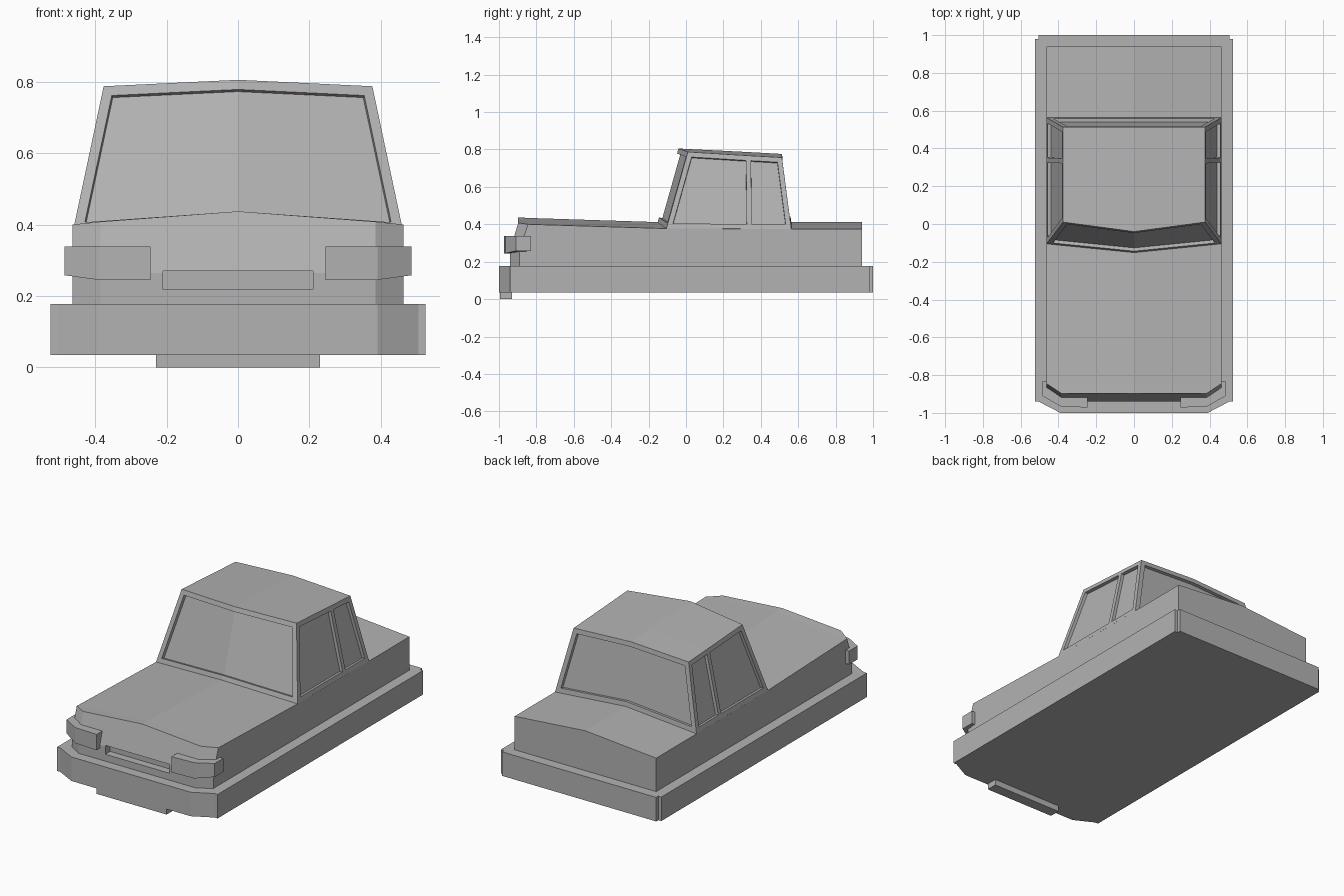
import bpy, bmesh

cube = bpy.data.objects.get("Cube")
if cube:
    bpy.data.objects.remove(cube, do_unlink=True)

GREY = (0.45, 0.45, 0.45, 1)
paint = bpy.data.materials.new("plain_grey")
paint.use_nodes = True
paint.diffuse_color = GREY
paint.node_tree.nodes["Principled BSDF"].inputs["Base Color"].default_value = GREY


def finish(bm, name):
    bmesh.ops.recalc_face_normals(bm, faces=bm.faces)
    mesh = bpy.data.meshes.new(name)
    bm.to_mesh(mesh)
    bm.free()
    mesh.materials.append(paint)
    obj = bpy.data.objects.new(name, mesh)
    bpy.context.collection.objects.link(obj)
    return obj


def prism(name, plan, z0, z1):
    """Extrude a plan outline between two heights."""
    bm = bmesh.new()
    low = [bm.verts.new((x, y, z0)) for x, y in plan]
    high = [bm.verts.new((x, y, z1)) for x, y in plan]
    bm.faces.new(low)
    bm.faces.new(high)
    n = len(plan)
    for i in range(n):
        j = (i + 1) % n
        bm.faces.new((low[i], low[j], high[j], high[i]))
    return finish(bm, name)


def box_plan(w, y0, y1):
    return [(-w, y0), (w, y0), (w, y1), (-w, y1)]


def mirrored(half):
    return half + [(-x, y) for x, y in reversed(half)]


# Bumper skirt around the whole car, with chamfered front corners
skirt = [(0.39, -1), (0.505, -0.94), (0.525, -0.94), (0.525, 0.98), (0.505, 0.98), (0.505, 1)]
prism("bumper_skirt", mirrored(skirt), 0.035, 0.177)
prism("front_lip", box_plan(0.23, -0.995, -0.93), 0, 0.04)

# Body: cross-sections (half width, lower y, upper y, edge height, crown height)
sections = [
    (0.385, -0.94, -0.897, 0.408, 0.437),
    (0.463, -0.89, -0.845, 0.4, 0.434),
    (0.463, -0.1, -0.1, 0.377, 0.41),
    (0.463, 0.56, 0.56, 0.375, 0.413),
    (0.463, 0.94, 0.94, 0.375, 0.413),
]
bm = bmesh.new()
rings = []
for w, yb, yt, edge, crown in sections:
    pts = [(-w, yb, 0.17), (-w, yb, 0.265), (-w, yt, edge), (0, yt, crown),
           (w, yt, edge), (w, yb, 0.265), (w, yb, 0.17)]
    rings.append([bm.verts.new(p) for p in pts])
for a, b in zip(rings, rings[1:]):
    for i in range(7):
        j = (i + 1) % 7
        bm.faces.new((a[i], a[j], b[j], b[i]))
for r in (rings[0], rings[-1]):
    bm.faces.new((r[0], r[1], r[5], r[6]))
    bm.faces.new(r[1:6])
body = finish(bm, "body")

# Grille slot cut into the nose
cutter = prism("grille_cutter", box_plan(0.21, -1.1, -0.895), 0.218, 0.27)
cutter.hide_render = True
cut = body.modifiers.new("grille_slot", "BOOLEAN")
cut.operation = "DIFFERENCE"
cut.solver = "EXACT"
cut.object = cutter
bpy.context.view_layer.objects.active = body
bpy.ops.object.modifier_apply(modifier=cut.name)
bpy.data.objects.remove(cutter, do_unlink=True)

# Cabin: rows run front, door pillar, rear; columns run right, centre, left
bm = bmesh.new()


def row(w, y_side, y_mid, z_side, z_mid):
    return [bm.verts.new(p) for p in
            ((-w, y_side, z_side), (0, y_mid, z_mid), (w, y_side, z_side))]


base = [row(0.463, -0.105, -0.152, 0.377, 0.41),
        row(0.463, 0.338, 0.338, 0.376, 0.39),
        row(0.463, 0.563, 0.563, 0.375, 0.413)]
roof = [row(0.376, 0.01, -0.04, 0.787, 0.805),
        row(0.376, 0.335, 0.335, 0.767, 0.786),
        row(0.376, 0.513, 0.513, 0.757, 0.776)]
panes = {"front": [], "rear": [], "right": [], "left": []}
for i in range(2):
    for key, k in (("front", 0), ("rear", 2)):
        panes[key].append(bm.faces.new((base[k][i], base[k][i + 1], roof[k][i + 1], roof[k][i])))
    for key, k in (("right", 0), ("left", 2)):
        panes[key].append(bm.faces.new((base[i][k], base[i + 1][k], roof[i + 1][k], roof[i][k])))
    for level in (base, roof):
        for k in range(2):
            bm.faces.new((level[i][k], level[i + 1][k], level[i + 1][k + 1], level[i][k + 1]))
bmesh.ops.recalc_face_normals(bm, faces=bm.faces)

# Recessed windows: one pane front and rear, two panes on each side
for key in ("front", "rear"):
    bmesh.ops.inset_region(bm, faces=panes[key], thickness=0.028, use_even_offset=True)
    bmesh.ops.inset_region(bm, faces=panes[key], thickness=0.001, depth=-0.018)
for key in ("right", "left"):
    bmesh.ops.inset_region(bm, faces=panes[key], thickness=0.014, use_even_offset=True)
    bmesh.ops.inset_individual(bm, faces=panes[key], thickness=0.013, use_even_offset=True)
    bmesh.ops.inset_individual(bm, faces=panes[key], thickness=0.001, depth=-0.018)
finish(bm, "cabin")

# Wraparound headlights
lamp = [(0.245, -0.972), (0.39, -0.965), (0.485, -0.91), (0.485, -0.83),
        (0.45, -0.83), (0.45, -0.87), (0.38, -0.915), (0.245, -0.915)]
for side, name in ((1, "headlight_left"), (-1, "headlight_right")):
    light = prism(name, [(side * x, y) for x, y in lamp], 0.245, 0.338)
    for v in light.data.vertices:
        if v.co.z < 0.3 and abs(v.co.x) > 0.42:
            v.co.z = 0.258
